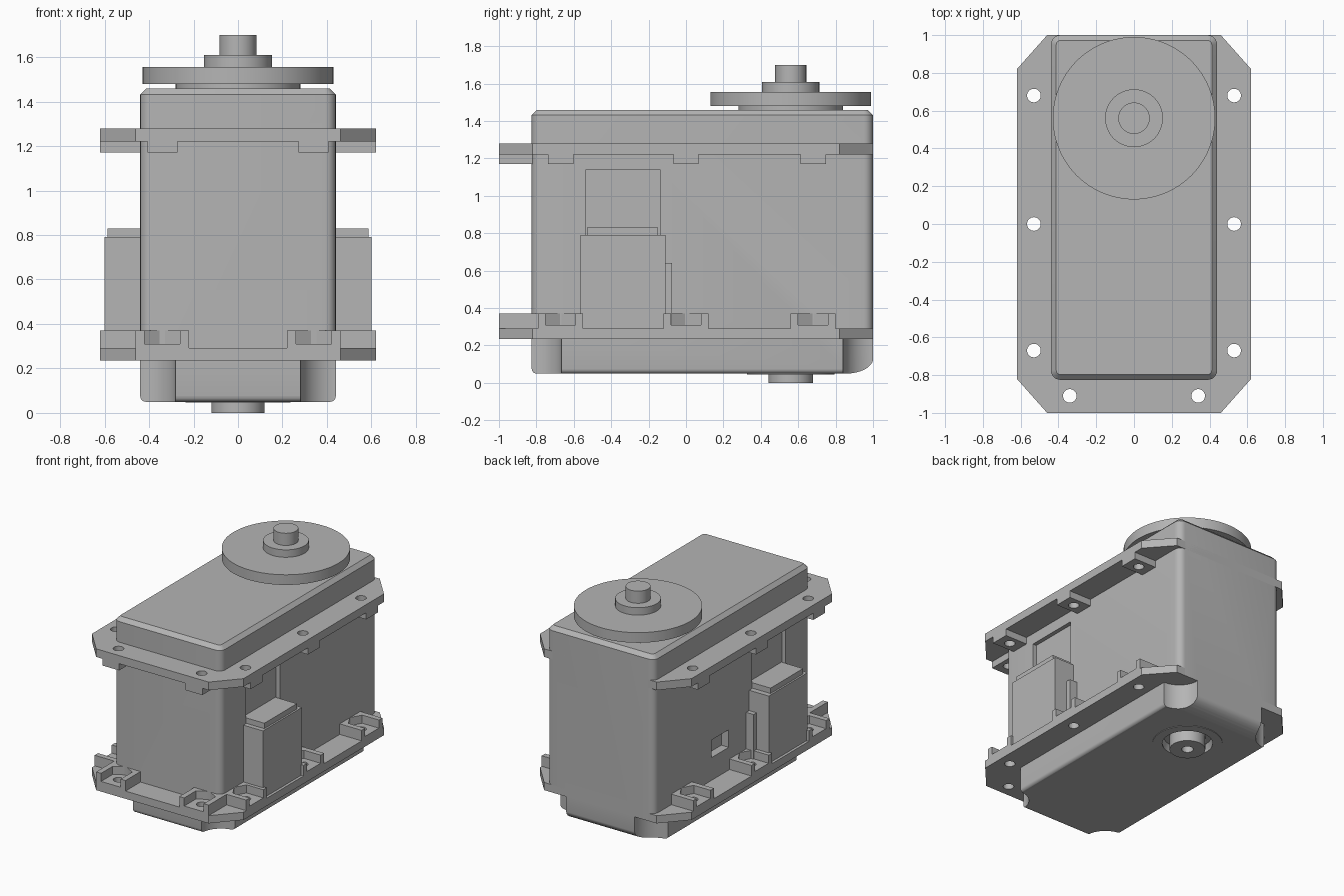
import bpy, bmesh
from math import sin, cos, pi, radians
from mathutils import Matrix, Vector

if "Cube" in bpy.data.objects:
    bpy.data.objects.remove(bpy.data.objects["Cube"])

grey = bpy.data.materials.new("plain_grey")
grey.use_nodes = True
GREY = (0.46, 0.46, 0.46, 1)
grey.diffuse_color = GREY
grey.node_tree.nodes["Principled BSDF"].inputs["Base Color"].default_value = GREY


def finish(name, bm):
    bmesh.ops.recalc_face_normals(bm, faces=bm.faces)
    me = bpy.data.meshes.new(name)
    bm.to_mesh(me)
    bm.free()
    ob = bpy.data.objects.new(name, me)
    bpy.context.collection.objects.link(ob)
    me.materials.append(grey)
    return ob


def box_bm(x, y, z):
    """Box from three (low, high) ranges."""
    bm = bmesh.new()
    size = [b - a for a, b in (x, y, z)]
    mid = [(a + b) / 2 for a, b in (x, y, z)]
    bmesh.ops.create_cube(bm, size=1, matrix=Matrix.Translation(mid) @ Matrix.Diagonal((*size, 1)))
    return bm


def box(name, x, y, z):
    return finish(name, box_bm([min(x), max(x)], [min(y), max(y)], z))


def disc(name, x, y, z, r, r_top=None, sides=64, turn=0):
    bm = bmesh.new()
    m = Matrix.Translation((x, y, (z[0] + z[1]) / 2)) @ Matrix.Rotation(turn, 4, 'Z')
    bmesh.ops.create_cone(bm, cap_ends=True, segments=sides, radius1=r,
                          radius2=r if r_top is None else r_top, depth=z[1] - z[0], matrix=m)
    return finish(name, bm)


def prism(name, points, direction):
    """Extrude a flat outline of 3D points along a direction."""
    bm = bmesh.new()
    face = bm.faces.new([bm.verts.new(p) for p in points])
    ext = bmesh.ops.extrude_face_region(bm, geom=[face])
    verts = [v for v in ext["geom"] if isinstance(v, bmesh.types.BMVert)]
    bmesh.ops.translate(bm, verts=verts, vec=Vector(direction))
    return finish(name, bm)


def cut(ob, cutters):
    """Subtract each cutter from the part, then discard it."""
    bpy.context.view_layer.objects.active = ob
    for c in cutters:
        mod = ob.modifiers.new("cut", 'BOOLEAN')
        mod.operation, mod.solver, mod.object = 'DIFFERENCE', 'EXACT', c
        bpy.ops.object.modifier_apply(modifier=mod.name)
        bpy.data.objects.remove(c)


def bevel(bm, test, width, segments):
    edges = [e for e in bm.edges if test(*(v.co for v in e.verts))]
    bmesh.ops.bevel(bm, geom=edges, offset=width, segments=segments, profile=0.5, affect='EDGES')


W, FRONT, BACK = 0.44, -0.825, 1.0      # case extents
FX = 0.62                               # flange half width
AXIS_Y = 0.56                           # output shaft
SIDE_HOLES = (-0.67, 0, 0.68)

# Case with rounded uprights, chamfered lid edge and rounded base edge
bm = box_bm((-W, W), (FRONT, BACK), (0.05, 1.46))
bevel(bm, lambda a, b: abs(a.z - b.z) > 0.5, 0.05, 6)
bevel(bm, lambda a, b: min(a.z, b.z) > 1.45, 0.028, 1)
bevel(bm, lambda a, b: max(a.z, b.z) < 0.06, 0.025, 4)
case = finish("case", bm)

cutters = []
for s in (-1, 1):
    # screw reliefs at the base corners, shallow slots behind the connectors
    for y in (FRONT, BACK):
        cutters.append(disc("relief", s * W, y, (-0.1, 0.235), 0.16))
    cutters.append(box("slot", (s * 0.41, s * 0.6), (-0.535, -0.14), (0.5, 1.14)))
cutters.append(box("window", (-0.38, -0.6), (0.13, 0.33), (0.46, 0.59)))
# rounded lower back edge
arc = [(-1, 0.85 + 0.151 * sin(t * pi / 16), 0.13 - 0.081 * cos(t * pi / 16)) for t in range(9)]
cutters.append(prism("back_round", arc + [(-1, 1.2, 0.13), (-1, 1.2, -0.1), (-1, 0.85, -0.1)], (2, 0, 0)))
# dished recess round the lower pivot
cutters.append(disc("dish", 0, AXIS_Y, (0.04, 0.1), 0.185, 0.16))
cut(case, cutters)

# Lower pivot boss
pivot = disc("lower_pivot", 0, AXIS_Y, (0, 0.12), 0.12)
cut(pivot, [disc("bore", 0, AXIS_Y, (-0.1, 0.06), 0.04, sides=32)])
rim = disc("pivot_rim", 0, AXIS_Y, (0.046, 0.06), 0.235)
cut(rim, [disc("rim_bore", 0, AXIS_Y, (0, 0.2), 0.17)])

# Output shaft and horn
disc("horn_collar", 0, AXIS_Y, (1.44, 1.49), 0.28)
disc("horn_disc", 0, AXIS_Y, (1.48, 1.555), 0.43, sides=96)
disc("horn_hub", 0, AXIS_Y, (1.55, 1.61), 0.153)
disc("output_shaft", 0, AXIS_Y, (1.60, 1.70), 0.083)


def hole(x, y):
    return disc("hole", x, y, (-0.5, 2), 0.036, sides=32)


# Screw positions: (x, y, outward direction)
screws = [(s * 0.53, y, (s, 0)) for s in (-1, 1) for y in SIDE_HOLES]
screws += [(s * 0.34, -0.91, (0, -1)) for s in (-1, 1)]

# Eight-sided flange plates
quarter = [(FX, 0.82), (0.46, 1.0)]
right = [(x, -y) for x, y in reversed(quarter)] + quarter
outline = right + [(-x, y) for x, y in reversed(right)]
for name, z, h in (("upper_flange", 1.22, 0.06), ("lower_flange", 0.235, 0.057)):
    plate = prism(name, [(x, y, z) for x, y in outline], (0, 0, h))
    cut(plate, [hole(x, y) for x, y, d in screws])


def pad_box(name, x, y, d, half, inward, outward, z):
    """Box round a screw, sized across and along its outward direction."""
    if d[0]:
        return box(name, (x - d[0] * inward, x + d[0] * outward), (y - half, y + half), z)
    return box(name, (x - half, x + half), (y - d[1] * inward, y + d[1] * outward), z)


for x, y, d in screws:
    # plain pads under the upper flange
    pad = pad_box("upper_pad", x, y, d, 0.068, 0.12, 0.09, (1.17, 1.221))
    cut(pad, [hole(x, y)])
    # nut holders on the lower flange, open to the outside
    holder = pad_box("nut_holder", x, y, d, 0.12, 0.12, 0.09, (0.291, 0.37))
    hexagon = disc("hex", x, y, (0.31, 0.5), 0.0924, sides=6, turn=pi / 2 if d[0] else 0)
    # a point of the hexagon faces the case
    hexagon.data.transform(Matrix.Translation((x, y, 0)) @ Matrix.Rotation(0, 4, 'Z')
                           @ Matrix.Translation((-x, -y, 0)))
    co = hexagon.data.vertices[0].co
    along = abs((co.x - x) * d[0] + (co.y - y) * d[1])
    if abs(along - 0.0924) > 0.001:
        hexagon.data.transform(Matrix.Translation((x, y, 0)) @ Matrix.Rotation(pi / 2, 4, 'Z')
                               @ Matrix.Translation((-x, -y, 0)))
    mouth = pad_box("mouth", x, y, d, 0.08, 0, 0.2, (0.31, 0.5))
    cut(holder, [hexagon, mouth, hole(x, y)])

# Side connectors
for s in (-1, 1):
    box("connector_body", (s * 0.40, s * 0.60), (-0.565, -0.11), (0.27, 0.79))
    box("connector_cap", (s * 0.40, s * 0.587), (-0.53, -0.15), (0.78, 0.83))
    box("connector_key", (s * 0.40, s * 0.50), (-0.12, -0.075), (0.27, 0.64))

# Smooth curved walls, keep hard edges
bpy.ops.object.select_all(action='DESELECT')
for ob in bpy.context.collection.objects:
    if ob.type == 'MESH' and grey.name in ob.data.materials:
        ob.select_set(True)
        bpy.context.view_layer.objects.active = ob
bpy.ops.object.shade_smooth_by_angle(angle=radians(30))
